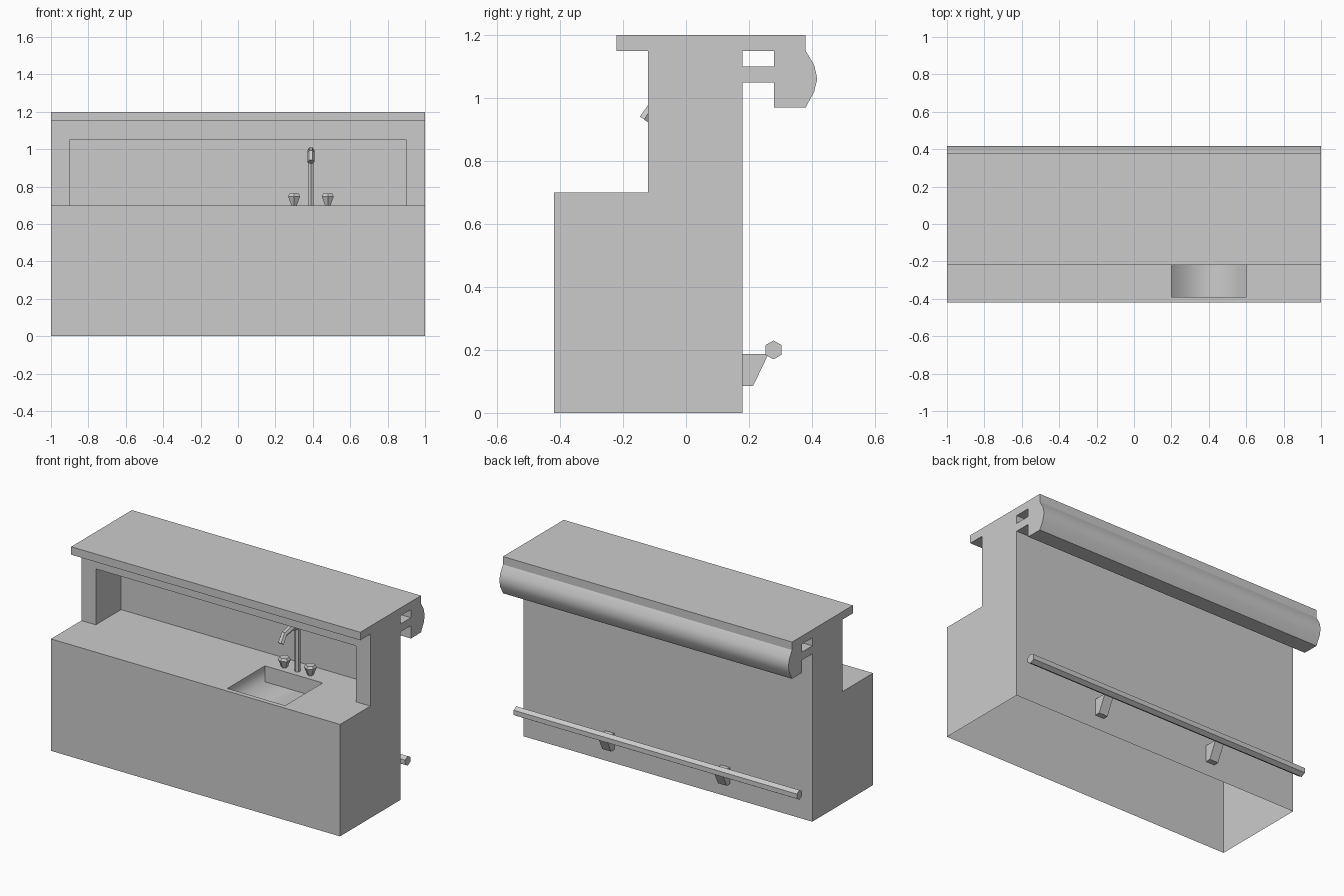
import bpy, bmesh, math
from mathutils import Matrix, Vector

default = bpy.data.objects.get("Cube")
if default:
    bpy.data.objects.remove(default, do_unlink=True)

GREY = (0.6, 0.6, 0.6, 1)
mat = bpy.data.materials.new("plain_grey")
mat.use_nodes = True
mat.diffuse_color = GREY
mat.node_tree.nodes["Principled BSDF"].inputs["Base Color"].default_value = GREY


def add_object(name, bm):
    bmesh.ops.recalc_face_normals(bm, faces=bm.faces)
    mesh = bpy.data.meshes.new(name)
    bm.to_mesh(mesh)
    bm.free()
    obj = bpy.data.objects.new(name, mesh)
    bpy.context.collection.objects.link(obj)
    mesh.materials.append(mat)
    return obj


def activate(obj):
    bpy.ops.object.select_all(action='DESELECT')
    obj.select_set(True)
    bpy.context.view_layer.objects.active = obj


def prism(name, profile, x0, x1):
    """Side profile of (y, z) points extruded from x0 to x1."""
    bm = bmesh.new()
    face = bm.faces.new([bm.verts.new((x0, y, z)) for y, z in profile])
    grown = bmesh.ops.extrude_face_region(bm, geom=[face], use_keep_orig=True)
    moved = [v for v in grown["geom"] if isinstance(v, bmesh.types.BMVert)]
    bmesh.ops.translate(bm, verts=moved, vec=(x1 - x0, 0, 0))
    return add_object(name, bm)


def box(name, x0, x1, y0, y1, z0, z1):
    return prism(name, [(y0, z0), (y1, z0), (y1, z1), (y0, z1)], x0, x1)


def cut(obj, cutter):
    mod = obj.modifiers.new("cut", 'BOOLEAN')
    mod.operation = 'DIFFERENCE'
    mod.solver = 'EXACT'
    mod.object = cutter
    activate(obj)
    bpy.ops.object.modifier_apply(modifier=mod.name)
    bpy.data.objects.remove(cutter, do_unlink=True)


# Counter body: work surface, raised back and overhanging top in one profile
body = prism("counter_body", [
    (-.42, 0), (-.42, .7), (-.12, .7), (-.12, 1.15), (-.22, 1.15), (-.22, 1.2),
    (.38, 1.2), (.38, 1.15), (.18, 1.15), (.18, 0)], -1, 1)
cut(body, box("recess_cutter", -.9, .9, -.2, .13, .7, 1.05))
cut(body, box("sink_cutter", .2, .6, -.39, -.02, .6, .8))

# Open underside, and softly shaded floor and ends of the sink
bm = bmesh.new()
bm.from_mesh(body.data)
under = [f for f in bm.faces if f.calc_center_median().z < .001]
bmesh.ops.delete(bm, geom=under, context='FACES')
for f in bm.faces:
    c = f.calc_center_median()
    in_sink = .19 < c.x < .61 and -.4 < c.y < 0 and .59 < c.z < .69
    f.smooth = in_sink and abs(f.normal.y) < .5
bm.to_mesh(body.data)
bm.free()

# Rounded arm rest along the back, with its support shelf
rest = prism("arm_rest", [
    (.28, .97), (.38, .97), (.407, 1.02), (.417, 1.062), (.407, 1.105),
    (.38, 1.15), (.28, 1.15)], -1, 1)
activate(rest)
bpy.ops.object.shade_smooth_by_angle(angle=math.radians(40))
box("arm_rest_support", -1, 1, .18, .28, 1.05, 1.10)

# Foot rail with six sides, and two brackets
rail = [(.278 + .03 * math.sin(i * math.pi / 3), .2 + .03 * math.cos(i * math.pi / 3))
        for i in range(6)]
prism("foot_rail", rail, -.98, .98)
for side, x in (("right", -.4), ("left", .4)):
    prism(side + "_rail_bracket",
          [(.18, .085), (.213, .085), (.262, .187), (.18, .187)], x - .03, x + .03)


def cone(bm, r1, r2, x, y, z0, z1):
    bmesh.ops.create_cone(
        bm, cap_ends=True, segments=6, radius1=r1, radius2=r2, depth=z1 - z0,
        matrix=Matrix.Translation(Vector((x, y, (z0 + z1) / 2))))


# Tap stem and the two knobs beside it
TAP_X, TAP_Y = .39, .03
bm = bmesh.new()
cone(bm, .017, .017, TAP_X, TAP_Y, .7, .985)
add_object("tap_stem", bm)
for side, dx in (("right", -.09), ("left", .09)):
    bm = bmesh.new()
    cone(bm, .017, .037, TAP_X + dx, TAP_Y, .7, .748)
    cone(bm, .037, .028, TAP_X + dx, TAP_Y, .748, .763)
    add_object(side + "_tap_knob", bm)

# Bent spout
curve = bpy.data.curves.new("tap_spout", 'CURVE')
curve.dimensions = '3D'
curve.bevel_depth = .019
curve.bevel_resolution = 1
curve.use_fill_caps = True
path = [(.045, .975), (-.03, .993), (-.10, .98), (-.133, .932)]
spline = curve.splines.new('POLY')
spline.points.add(len(path) - 1)
for point, (y, z) in zip(spline.points, path):
    point.co = (TAP_X, y, z, 1)
spout = bpy.data.objects.new("tap_spout", curve)
bpy.context.collection.objects.link(spout)
curve.materials.append(mat)
activate(spout)
bpy.ops.object.convert(target='MESH')
bpy.ops.object.shade_flat()
